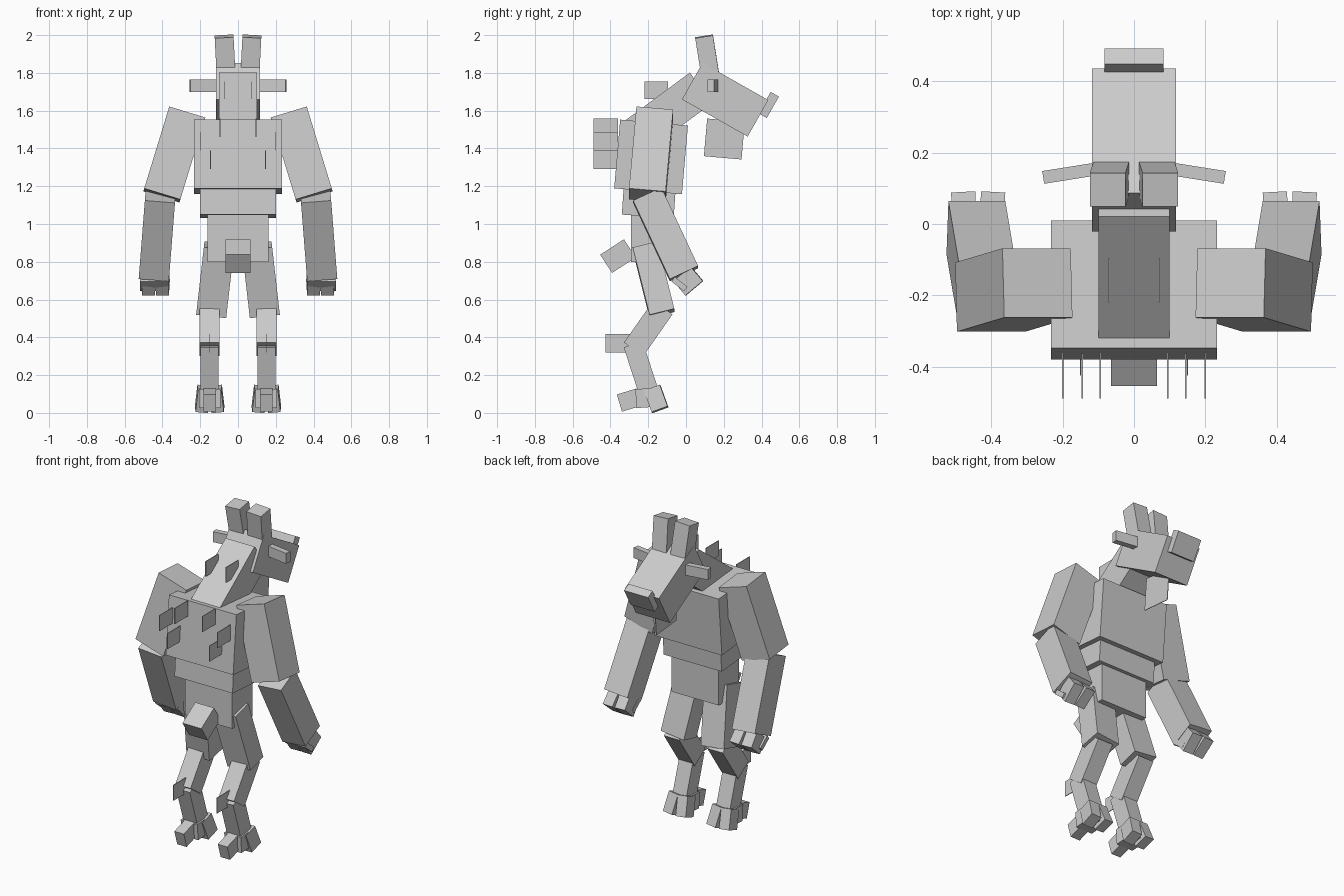
import bpy
from math import radians

# single flat grey
grey = bpy.data.materials.new("grey")
grey.diffuse_color = (0.6, 0.6, 0.6, 1)


def box(name, loc, size, rot=(0, 0, 0)):
    """Box with centre, full size and rotation in degrees."""
    bpy.ops.mesh.primitive_cube_add(size=1, location=loc,
                                    rotation=[radians(a) for a in rot])
    ob = bpy.context.object
    ob.name = name
    ob.scale = size
    bpy.ops.object.transform_apply(location=False, rotation=False, scale=True)
    ob.data.materials.append(grey)
    return ob


def pair(name, loc, size, rot=(0, 0, 0)):
    """Box on the +x side plus its mirror image."""
    for s, side in ((1, "right"), (-1, "left")):
        box(f"{name}_{side}", (s * loc[0], loc[1], loc[2]), size,
            (rot[0], s * rot[1], s * rot[2]))


T = 0.004  # fur plate thickness

# torso
box("chest", (0, -0.185, 1.355), (0.465, 0.36, 0.365), (-5, 0, 0))
box("waist", (0, -0.195, 1.15), (0.40, 0.275, 0.22), (-4, 0, 0))
box("pelvis", (0, -0.19, 0.935), (0.325, 0.20, 0.27))
box("tail", (0, -0.36, 0.83), (0.13, 0.15, 0.115), (33, 0, 0))

# neck and head
box("neck", (0, -0.093, 1.593), (0.20, 0.43, 0.20), (36.5, 0, 0))
box("head", (0, 0.207, 1.658), (0.235, 0.40, 0.222), (-29.5, 0, 0))
box("nose", (0, 0.438, 1.63), (0.166, 0.05, 0.13), (-29.5, 0, 0))
box("throat_fur", (0, 0.203, 1.45), (T, 0.2, 0.2), (-5, 0, 0))
pair("ear", (0.068, 0.113, 1.885), (0.10, 0.095, 0.22), (9, 3, 0))
pair("side_ear", (0.183, 0.142, 1.732), (0.145, 0.036, 0.065), (0, 0, -9))

# fur plates on the back and neck
for i, (x, z) in enumerate(((0.095, 1.51), (0.2, 1.438), (0.145, 1.34))):
    pair(f"back_fur_{i}", (x, -0.425, z), (T, 0.13, 0.098))
pair("neck_fur", (0.07, -0.158, 1.708), (T, 0.125, 0.095))

# arms
pair("upper_arm", (0.337, -0.185, 1.368), (0.20, 0.195, 0.455), (-5, -17, 0))
pair("forearm", (0.427, -0.108, 0.945), (0.16, 0.165, 0.46), (25, -4.5, 0))
pair("palm", (0.442, -0.035, 0.682), (0.155, 0.085, 0.03), (-38, 0, 0))
for i, dx in enumerate((-0.038, 0.038)):
    pair(f"finger_{i}", (0.437 + dx, 0.012, 0.698), (0.068, 0.12, 0.10),
         (40, 0, -80 * dx))

# legs
pair("thigh", (0.12, -0.172, 0.705), (0.16, 0.135, 0.37), (14, -6.5, 0))
pair("shin", (0.15, -0.2, 0.447), (0.105, 0.125, 0.27), (-35, 0, 0))
pair("hock", (0.15, -0.238, 0.235), (0.095, 0.105, 0.27), (18, 0, 0))
pair("leg_fur", (0.15, -0.35, 0.368), (T, 0.15, 0.097))

# feet
pair("foot", (0.15, -0.2, 0.08), (0.115, 0.13, 0.10), (4, 0, 0))
pair("heel", (0.15, -0.3, 0.068), (0.065, 0.11, 0.095), (17, 0, 0))
for i, dx in enumerate((-0.037, 0.037)):
    pair(f"toe_{i}", (0.15 + dx, -0.158, 0.074), (0.066, 0.09, 0.122),
         (20, -140 * dx, -120 * dx))
